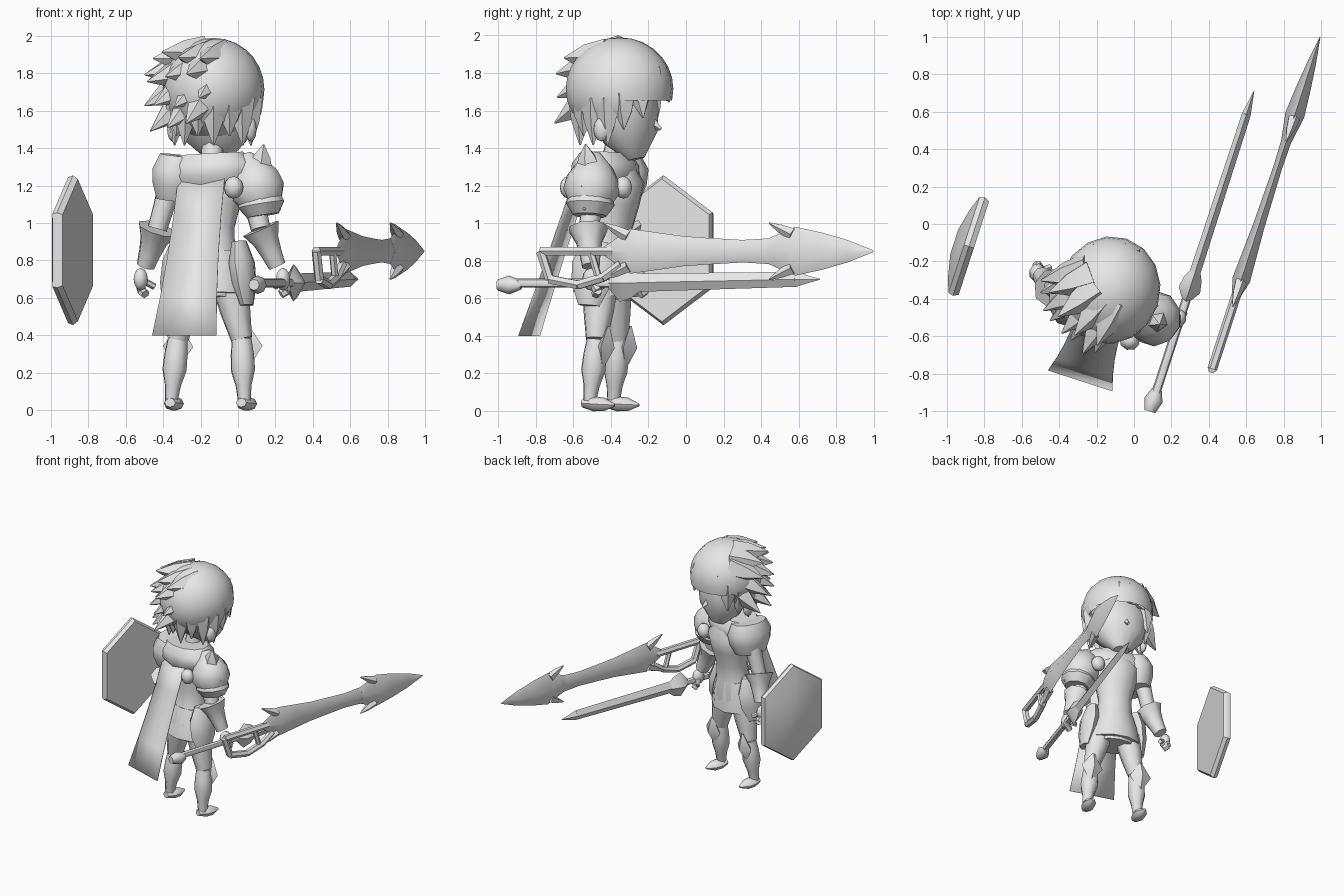
import bpy, bmesh, random
from math import cos, sin, pi, radians
from mathutils import Vector, Matrix

if "Cube" in bpy.data.objects:
    bpy.data.objects.remove(bpy.data.objects["Cube"])

random.seed(4)

# one plain grey
grey = bpy.data.materials.new("plain_grey")
grey.use_nodes = True
colour = (.8, .8, .8, 1)
grey.diffuse_color = colour
grey.node_tree.nodes["Principled BSDF"].inputs["Base Color"].default_value = colour

# the figure is modelled facing its own y axis, then turned and placed
placement = Matrix.Translation((-.155, -.43, 0)) @ Matrix.Rotation(radians(-18), 4, 'Z')


def finish(name, bm, angle=45):
    bmesh.ops.recalc_face_normals(bm, faces=bm.faces)
    mesh = bpy.data.meshes.new(name)
    bm.to_mesh(mesh)
    bm.free()
    mesh.materials.append(grey)
    mesh.shade_smooth()
    mesh.set_sharp_from_angle(angle=radians(angle))
    part = bpy.data.objects.new(name, mesh)
    bpy.context.collection.objects.link(part)
    part.matrix_world = placement
    return part


def add_loft(bm, start, end, radii, wide=1, deep=1, sides=8, turn=0):
    """Evenly spaced elliptical rings from start to end, closed at both ends."""
    start, end = Vector(start), Vector(end)
    axis = (end - start).normalized()
    across = Vector((0, 1, 0)) if abs(axis.x) > .9 else Vector((1, 0, 0))
    across = (across - axis * across.dot(axis)).normalized()
    other = axis.cross(across)
    rings = []
    for step, radius in enumerate(radii):
        centre = start.lerp(end, step / (len(radii) - 1))
        ring = []
        for corner in range(sides):
            angle = 2 * pi * (corner + turn) / sides
            offset = across * cos(angle) * wide + other * sin(angle) * deep
            ring.append(bm.verts.new(centre + offset * radius))
        rings.append(ring)
    for lower, upper in zip(rings, rings[1:]):
        for i in range(sides):
            bm.faces.new((lower[i], lower[i - 1], upper[i - 1], upper[i]))
    bm.faces.new(rings[0])
    bm.faces.new(rings[-1])


def loft(name, start, end, radii, **shape):
    bm = bmesh.new()
    add_loft(bm, start, end, radii, **shape)
    return finish(name, bm)


def spike(bm, root, tip, radius):
    add_loft(bm, root, tip, (radius, radius * .7, .004), sides=5)


def add_ball(bm, centre, size, segments=8):
    transform = Matrix.Translation(centre) @ Matrix.Diagonal((*size, 1))
    bmesh.ops.create_uvsphere(bm, u_segments=segments, v_segments=segments - 2,
                              radius=1, matrix=transform)


def ball(name, centre, size):
    bm = bmesh.new()
    add_ball(bm, centre, size)
    return finish(name, bm, 60)


def chain(name, points, radius):
    bm = bmesh.new()
    for start, end in zip(points, points[1:]):
        add_loft(bm, start, end, (radius, radius), sides=6)
    return finish(name, bm)


# head
loft("head", (0, .17, 1.34), (0, .06, 1.8), (.06, .18, .22, .23, .18), deep=.8, sides=14)
loft("nose", (0, .25, 1.54), (0, .31, 1.5), (.035, .01), sides=4)
loft("neck", (0, .03, 1.25), (0, .06, 1.42), (.07, .06))

# hair cap, open over the face
crown = Vector((0, .08, 1.715))
bm = bmesh.new()
add_ball(bm, crown, (.27, .29, .275), segments=16)


def off_the_hair(face):
    middle = face.calc_center_median()
    return middle.z < 1.48 or (middle.y > .17 and middle.z < 1.68)


bmesh.ops.delete(bm, geom=[f for f in bm.faces if off_the_hair(f)], context='FACES')
finish("hair_cap", bm, 60)

# long tufts lying along the cap, swept to the back and the left
bm = bmesh.new()
rows = 4
for row in range(rows):
    for column in range(4):
        angle = radians(190 + 25 * column + 10 * (row % 2))
        reach = random.uniform(.33, .38) - .05 * (row == rows - 1)
        height = -.2 + .13 * row + random.uniform(-.03, .03)
        swept = Vector((cos(angle) * reach, sin(angle) * reach, height))
        root = crown + swept * .5 + Vector((.04, .1, .09))
        spike(bm, root, crown + swept, .1)
finish("hair_tufts", bm)

# hanging locks round the nape and over the brow
bm = bmesh.new()
locks = 15
for lock in range(locks):
    angle = 2 * pi * lock / locks
    outward = Vector((cos(angle), sin(angle), 0))
    over_face = max(0, outward.y - .3)
    droop = .3 - .33 * over_face - .05 * (lock % 2)
    root = crown + outward * .2 + Vector((0, 0, .2 * over_face - .05))
    spike(bm, root, crown + outward * (.21 + .09 * over_face) - Vector((0, 0, droop)), .075)
finish("hair_locks", bm)

# torso, skirt and scarf draped over the left shoulder
loft("torso", (0, 0, .6), (0, .07, 1.35), (.16, .18, .14, .13, .16, .18, .08), deep=.85, sides=12)
loft("skirt", (0, 0, .62), (0, .02, .85), (.21, .19, .15), deep=.8, sides=10)
loft("scarf", (0, 0, 1.2), (-.01, 0, 1.37), (.22, .27, .26, .2), deep=.65, sides=12)
loft("scarf_drape", (-.19, 0, 1.12), (-.16, 0, 1.36), (.1, .13, .14, .11), deep=1.3, sides=10)

# cape: a thin strip that widens downwards
bm = bmesh.new()
rows = 5
edges = []
for row in range(rows):
    drop = row / (rows - 1)
    half = .13 + .05 * drop ** 2
    edges.append([bm.verts.new((x, -.13 - .3 * drop, 1.25 - .85 * drop)) for x in (-half, half)])
for upper, lower in zip(edges, edges[1:]):
    bm.faces.new((upper[0], upper[1], lower[1], lower[0]))
cape = finish("cape", bm)
cape.modifiers.new("thickness", 'SOLIDIFY').thickness = .006

# paired limbs and their armour
for side, sign in (("right_", 1), ("left_", -1)):
    def at(x, y, z):
        return Vector((sign * x, y, z))

    hip, knee, ankle = at(.11, .01, .68), at(.18, .01, .38), at(.205, -.02, .05)
    loft(side + "thigh", hip, knee, (.1, .085, .06))
    loft(side + "shin", knee, ankle, (.055, .065, .068, .045, .035))
    loft(side + "foot", at(.2, -.06, .04), at(.21, .12, .03), (.03, .05, .045, .01), deep=.8)
    loft(side + "knee_guard", at(.2, .05, .23), at(.19, .08, .45), (.01, .085, .01),
         deep=.6, sides=4)
    loft(side + "hip_plate", at(.22, -.02, .56), at(.17, 0, .9), (.06, .11, .12, .07), wide=.55)

    shoulder, elbow, wrist = at(.22, .02, 1.22), at(.29, 0, .97), at(.37, .04, .77)
    palm = at(.4, .05, .7)
    loft(side + "upper_arm", shoulder, elbow, (.07, .06, .055))
    loft(side + "bracer", elbow, wrist, (.11, .075, .06, .05))
    ball(side + "hand", palm, (.04, .05, .06))
    chain(side + "fingers", (palm, at(.41, .09, .64), at(.38, .07, .62)), .025)
    chain(side + "thumb", (palm, at(.34, .1, .66)), .018)
    ball(side + "ear", at(.22, .05, 1.5), (.03, .045, .065))

# shoulder guard with knobs and spikes
guard = Vector((.27, .01, 1.2))
loft("shoulder_guard", (.3, .01, 1.1), (.2, .01, 1.37), (.11, .15, .14, .1, .03), sides=10)
loft("lower_shoulder_guard", (.3, .01, 1.04), (.28, .01, 1.16), (.09, .13, .11), sides=10)
bm = bmesh.new()
for reach in ((.04, -.02, .22), (.14, -.01, 0), (.13, 0, -.13)):
    reach = Vector(reach)
    spike(bm, guard + reach * .4, guard + reach, .07)
finish("shoulder_spikes", bm)
for name, y in (("rear_knob", -.145), ("front_knob", .16)):
    ball(name, (.185, y, 1.19), (.055, .05, .06))


def along(x, z):
    """Gives points at any distance forward, with an optional rise."""
    return lambda y, rise=0: (x, y, z + rise)


# short sword held level in the hand
short = along(.405, .68)
loft("short_sword_grip", short(-.4), short(.24), (.024, .024))
loft("short_sword_pommel", short(-.47, -.01), short(-.34, -.01), (.03, .05, .024))
loft("short_sword_guard", short(.15), short(.34), (.03, .1, .08, .03), wide=.6, sides=4)
loft("short_sword_blade", short(.2), short(1.2, .02), (.05, .045, .04), wide=.6, sides=4)
loft("short_sword_tip", short(1.2, .02), short(1.335, .02), (.04, .02, .002), wide=.6, sides=4)

# great sword floating alongside
great = along(.652, .85)
flat = dict(wide=.4, sides=4)
loft("great_sword_base", great(.2), great(.8), (.02, .12, .1, .08, .07), **flat)
loft("great_sword_shaft", great(.8), great(1.16), (.07, .06, .07), **flat)
loft("great_sword_head", great(1.13), great(1.715), (.07, .13, .1, .06, .004), **flat)
bm = bmesh.new()
for sign in (1, -1):
    spike(bm, great(.34, .08 * sign), great(.2, .15 * sign), .035)
    spike(bm, great(1.26, .09 * sign), great(1.13, .15 * sign), .035)
finish("great_sword_barbs", bm)
chain("great_sword_handle", (great(.26), great(-.15), great(-.1, -.15), great(.06, -.18),
                             great(.2, -.14), great(.3, -.07)), .026)
chain("great_sword_brace", (great(.13), great(.17, -.13)), .02)

# shield: flat back, domed face
loft("shield", (-.76, .07, .855), (-.87, .07, .855), (.38, .4, .39, .28, .1),
     wide=.8, sides=6, turn=.5)
